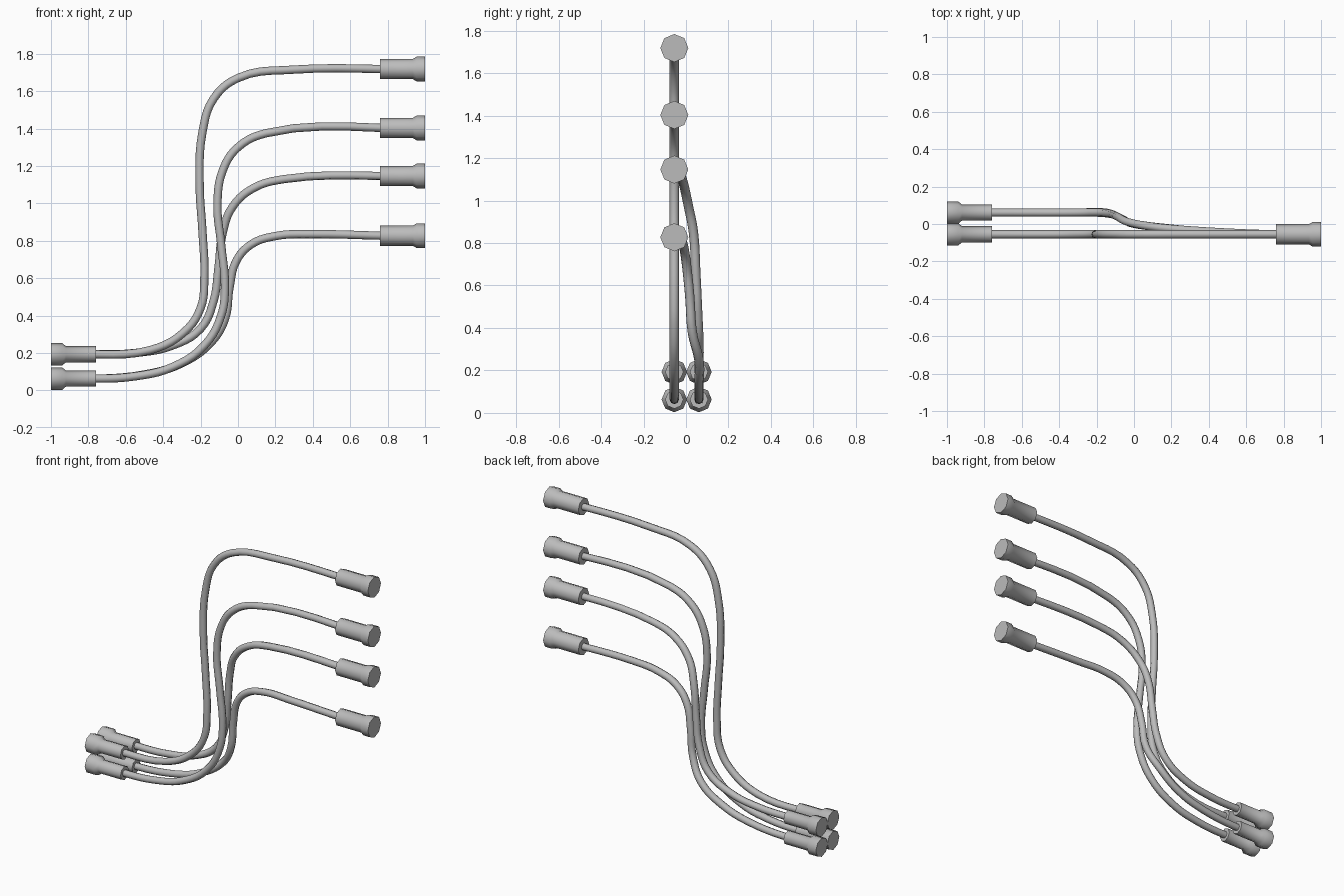
import bpy, bmesh, math
from mathutils import Vector

cube = bpy.data.objects.get("Cube")
if cube:
    bpy.data.objects.remove(cube, do_unlink=True)

FRONT_Y, BACK_Y = -0.055, 0.061
CABLE_RADIUS = 0.022
SIDES = 8

# One plain grey for every part
grey = bpy.data.materials.new("plain grey")
grey.use_nodes = True
colour = (0.5, 0.5, 0.5, 1)
grey.diffuse_color = colour
grey.node_tree.nodes["Principled BSDF"].inputs["Base Color"].default_value = colour


def select_only(obj):
    bpy.ops.object.select_all(action="DESELECT")
    obj.select_set(True)
    bpy.context.view_layer.objects.active = obj


def finish(obj, angle):
    obj.data.materials.clear()
    obj.data.materials.append(grey)
    select_only(obj)
    bpy.ops.object.shade_smooth_by_angle(angle=math.radians(angle))


# Sideways drift of the rear cables as they join the front plane
DRIFT = [(-0.15, BACK_Y), (-0.1, 0.045), (-0.06, 0.025), (-0.02, 0.005),
         (0.08, -0.012), (0.25, -0.03), (0.5, FRONT_Y)]


def rear_y(x):
    if x <= DRIFT[0][0]:
        return BACK_Y
    for (x0, y0), (x1, y1) in zip(DRIFT, DRIFT[1:]):
        if x <= x1:
            return y0 + (y1 - y0) * (x - x0) / (x1 - x0)
    return FRONT_Y


def make_cable(name, path, rear):
    """Round cable swept along a smooth path given in x and z."""
    curve = bpy.data.curves.new(name, "CURVE")
    curve.dimensions = "3D"
    curve.bevel_depth = CABLE_RADIUS
    curve.bevel_resolution = 2
    curve.resolution_u = 5
    spline = curve.splines.new("BEZIER")
    spline.bezier_points.add(len(path) - 1)
    for point, (x, z) in zip(spline.bezier_points, path):
        point.co = (x, rear_y(x) if rear else FRONT_Y, z)
        point.handle_left_type = point.handle_right_type = "AUTO"
    # Keep both ends level where they enter the connectors
    for point in (spline.bezier_points[0], spline.bezier_points[-1]):
        point.handle_left_type = point.handle_right_type = "FREE"
        point.handle_left = point.co - Vector((0.07, 0, 0))
        point.handle_right = point.co + Vector((0.07, 0, 0))
    cable = bpy.data.objects.new(name, curve)
    bpy.context.collection.objects.link(cable)
    select_only(cable)
    bpy.ops.object.convert(target="MESH")
    finish(bpy.context.object, 60)


def make_connector(name, profile, side, y, z):
    """Eight-sided plug lathed around x; profile holds (distance, radius)."""
    bm = bmesh.new()
    rings = []
    for distance, radius in profile:
        ring = []
        for i in range(SIDES):
            a = math.tau * i / SIDES
            ring.append(bm.verts.new((side * distance, y + radius * math.cos(a),
                                      z + radius * math.sin(a))))
        rings.append(ring)
    for near, far in zip(rings, rings[1:]):
        for i in range(SIDES):
            j = (i + 1) % SIDES
            bm.faces.new((near[i], near[j], far[j], far[i]))
    bm.faces.new(rings[0])
    bm.faces.new(rings[-1])
    bmesh.ops.recalc_face_normals(bm, faces=bm.faces)
    mesh = bpy.data.meshes.new(name)
    bm.to_mesh(mesh)
    bm.free()
    plug = bpy.data.objects.new(name, mesh)
    bpy.context.collection.objects.link(plug)
    finish(plug, 60)


# Sleeve, taper and end flange of the two plug sizes
SMALL_PLUG = [(0.76, 0.043), (0.92, 0.043), (0.94, 0.06), (1, 0.06)]
LARGE_PLUG = [(0.76, 0.054), (0.935, 0.054), (0.955, 0.066), (1, 0.066)]

# Cable paths from the lower bundle to the spread ends
top_path = [(-0.77, 0.193), (-0.47, 0.215), (-0.29, 0.31), (-0.2, 0.44),
            (-0.18, 0.6), (-0.19, 0.85), (-0.205, 1.1), (-0.19, 1.38),
            (-0.13, 1.56), (0, 1.67), (0.3, 1.715), (0.77, 1.718)]
upper_path = [(-0.77, 0.063), (-0.55, 0.075), (-0.35, 0.125), (-0.18, 0.24),
              (-0.09, 0.4), (-0.07, 0.55), (-0.09, 0.78), (-0.11, 1),
              (-0.08, 1.18), (0, 1.3), (0.15, 1.375), (0.77, 1.403)]
lower_path = [(-0.77, 0.193), (-0.55, 0.2), (-0.35, 0.24), (-0.2, 0.33),
              (-0.13, 0.48), (-0.105, 0.65), (-0.08, 0.85), (-0.03, 0.98),
              (0.08, 1.08), (0.25, 1.13), (0.77, 1.146)]
bottom_path = [(-0.77, 0.063), (-0.5, 0.085), (-0.3, 0.145), (-0.15, 0.25),
               (-0.07, 0.38), (-0.045, 0.55), (-0.01, 0.69), (0.07, 0.78),
               (0.2, 0.825), (0.4, 0.835), (0.77, 0.827)]

for label, path, rear in (("top", top_path, False), ("upper", upper_path, False),
                          ("lower", lower_path, True), ("bottom", bottom_path, True)):
    make_cable(label + "_cable", path, rear)
    make_connector(label + "_small_connector", SMALL_PLUG, -1,
                   BACK_Y if rear else FRONT_Y, path[0][1])
    make_connector(label + "_large_connector", LARGE_PLUG, 1, FRONT_Y, path[-1][1])
